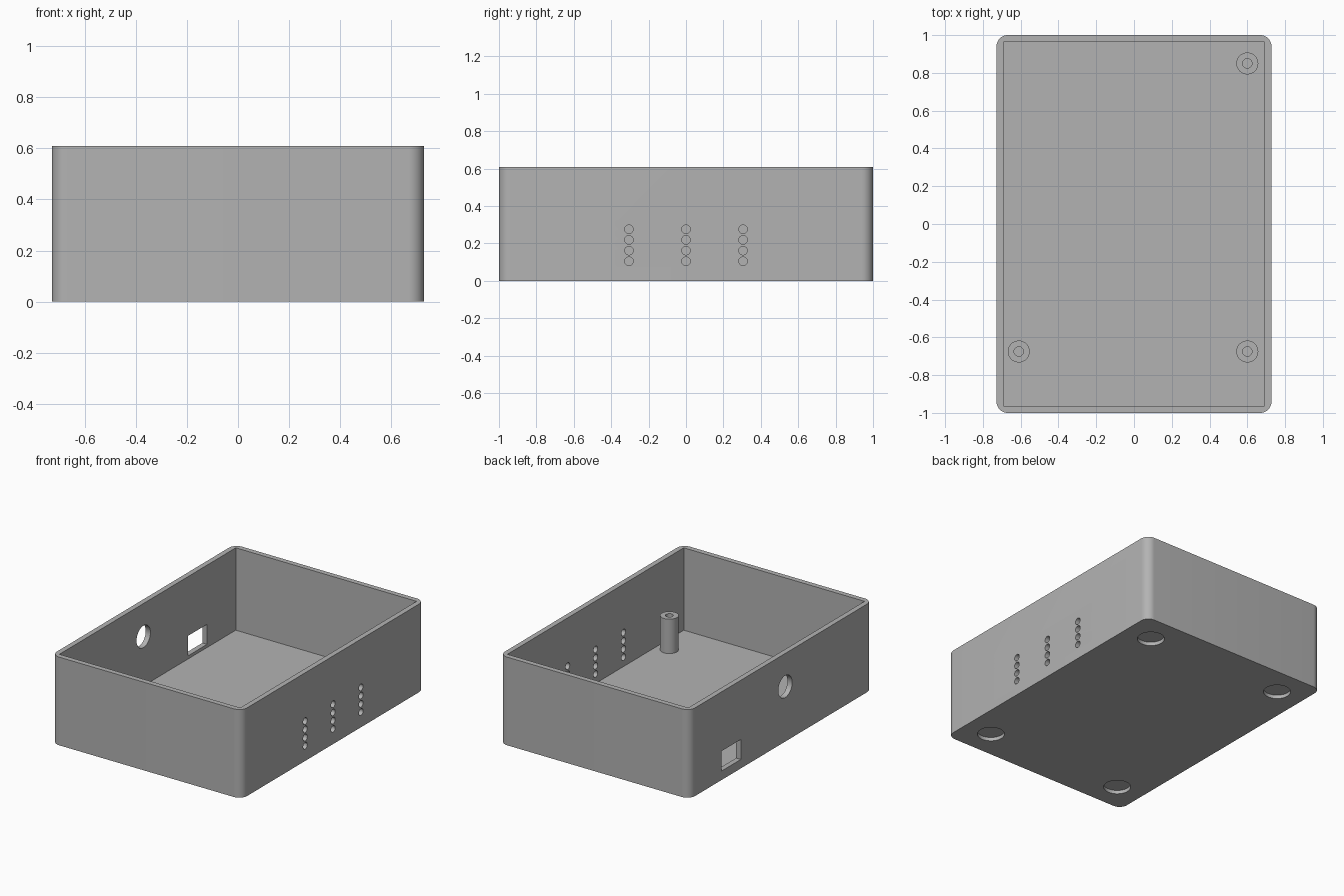
import bpy
import bmesh
import math
from mathutils import Matrix, Vector

if "Cube" in bpy.data.objects:
    bpy.data.objects.remove(bpy.data.objects["Cube"], do_unlink=True)

HALF_X, HALF_Y, HEIGHT = 0.728, 1.0, 0.61
WALL, FLOOR, CORNER = 0.036, 0.04, 0.06

grey = bpy.data.materials.new("plain_grey")
grey.use_nodes = True
colour = (0.45, 0.45, 0.45, 1)
grey.diffuse_color = colour
grey.node_tree.nodes["Principled BSDF"].inputs["Base Color"].default_value = colour


def make_object(name, bm):
    mesh = bpy.data.meshes.new(name)
    bmesh.ops.recalc_face_normals(bm, faces=bm.faces)
    bm.to_mesh(mesh)
    bm.free()
    mesh.materials.append(grey)
    obj = bpy.data.objects.new(name, mesh)
    bpy.context.collection.objects.link(obj)
    return obj


def box(name, low, high):
    low, high = Vector(low), Vector(high)
    bm = bmesh.new()
    bmesh.ops.create_cube(bm, size=1)
    bmesh.ops.scale(bm, vec=high - low, verts=bm.verts)
    bmesh.ops.translate(bm, vec=(low + high) / 2, verts=bm.verts)
    return make_object(name, bm)


def cylinder(name, centre, radius, length, axis="Z", sides=48):
    turn = Matrix.Rotation(math.pi / 2, 4, "Y") if axis == "X" else Matrix()
    bm = bmesh.new()
    bmesh.ops.create_cone(bm, cap_ends=True, segments=sides, radius1=radius,
                          radius2=radius, depth=length,
                          matrix=Matrix.Translation(centre) @ turn)
    return make_object(name, bm)


def cut(target, cutter):
    cutter.hide_render = True
    mod = target.modifiers.new("cut", "BOOLEAN")
    mod.operation, mod.solver, mod.object = "DIFFERENCE", "EXACT", cutter
    bpy.context.view_layer.objects.active = target
    bpy.ops.object.modifier_apply(modifier=mod.name)
    bpy.data.objects.remove(cutter, do_unlink=True)


def smooth(obj):
    bpy.ops.object.select_all(action="DESELECT")
    obj.select_set(True)
    bpy.context.view_layer.objects.active = obj
    bpy.ops.object.shade_smooth_by_angle(angle=math.radians(30))


# Rounded outer shell, hollowed with square inner corners
case = box("open_case", (-HALF_X, -HALF_Y, 0), (HALF_X, HALF_Y, HEIGHT))
bm = bmesh.new()
bm.from_mesh(case.data)
uprights = [e for e in bm.edges
            if abs(e.verts[0].co.z - e.verts[1].co.z) > HEIGHT / 2]
bmesh.ops.bevel(bm, geom=uprights, offset=CORNER, segments=10,
                profile=0.5, affect="EDGES")
bm.to_mesh(case.data)
bm.free()
cut(case, box("cavity", (WALL - HALF_X, WALL - HALF_Y, FLOOR),
              (HALF_X - WALL, HALF_Y - WALL, HEIGHT + 0.1)))

# Vent holes in the left wall
for y in (-0.305, 0, 0.305):
    for row in range(4):
        cut(case, cylinder("vent", (HALF_X, y, 0.105 + row * 0.057),
                           0.023, 0.2, "X", 24))

# Round and rectangular ports in the right wall
cut(case, cylinder("round_port", (-HALF_X, -0.045, 0.381), 0.076, 0.2, "X"))
cut(case, box("square_port", (-HALF_X - 0.1, 0.44, 0.062),
              (-HALF_X + 0.1, 0.65, 0.2)))

# Shallow foot recesses underneath
for x in (-0.53, 0.53):
    for y in (-0.8, 0.8):
        cut(case, cylinder("foot_recess", (x, y, 0), 0.087, 0.05))
smooth(case)

# Hollow mounting posts
TOP = 0.278
for name, x, y in (("front_left_post", 0.6, -0.675),
                   ("front_right_post", -0.61, -0.675),
                   ("back_left_post", 0.6, 0.85)):
    base = FLOOR - 0.005
    post = cylinder(name, (x, y, (base + TOP) / 2), 0.058, TOP - base)
    cut(post, cylinder("screw_hole", (x, y, TOP), 0.025, 2 * (TOP - FLOOR - 0.01), sides=32))
    smooth(post)
